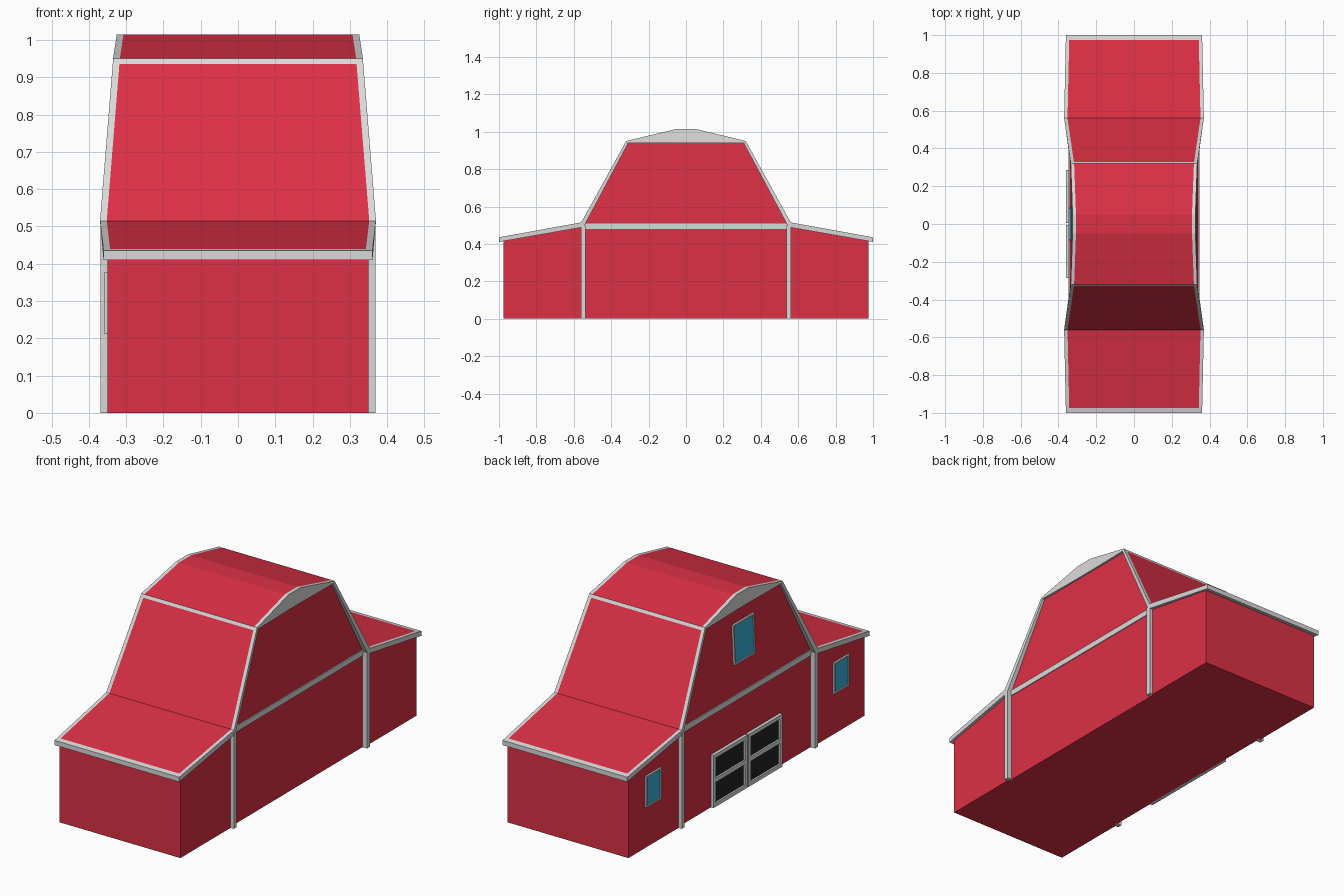
import bpy, bmesh

if "Cube" in bpy.data.objects:
    bpy.data.objects.remove(bpy.data.objects["Cube"])


def material(name, rgb):
    m = bpy.data.materials.new(name)
    m.diffuse_color = (*rgb, 1)
    m.use_nodes = True
    m.node_tree.nodes["Principled BSDF"].inputs["Base Color"].default_value = m.diffuse_color
    return m


RED = material("barn red", (0.72, 0.03, 0.06))
GREY = material("light grey trim", (0.70, 0.70, 0.70))
BLUE = material("window blue", (0.042, 0.45, 0.70))
DARK = material("door black", (0.017, 0.017, 0.017))


def finish(name, bm, *mats):
    bmesh.ops.recalc_face_normals(bm, faces=bm.faces[:])
    me = bpy.data.meshes.new(name)
    bm.to_mesh(me)
    bm.free()
    for m in mats:
        me.materials.append(m)
    ob = bpy.data.objects.new(name, me)
    bpy.context.collection.objects.link(ob)
    return ob


def prism(name, profile, mat):
    """Profile of (y, z, half width) spanned symmetrically across x."""
    bm = bmesh.new()
    a = [bm.verts.new((-w, y, z)) for y, z, w in profile]
    b = [bm.verts.new((w, y, z)) for y, z, w in profile]
    n = len(profile)
    bm.faces.new(a)
    bm.faces.new(b)
    for i in range(n):
        j = (i + 1) % n
        bm.faces.new((a[i], a[j], b[j], b[i]))
    return finish(name, bm, mat)


def wall(z):
    """Half width of the main wall, which leans in above the beam."""
    return 0.343 - max(0, z - 0.495) / 0.45 * 0.021


def plate(name, y0, y1, z0, z1, inner, outer, mat, base=None):
    """Box on the left wall, following the wall's lean."""
    bm = bmesh.new()
    rings = []
    for d in (inner, outer):
        rings.append([bm.verts.new((-((base or wall(z)) + d), y, z))
                      for y, z in ((y0, z0), (y1, z0), (y1, z1), (y0, z1))])
    a, b = rings
    bm.faces.new(a)
    bm.faces.new(b)
    for i in range(4):
        j = (i + 1) % 4
        bm.faces.new((a[i], a[j], b[j], b[i]))
    return finish(name, bm, mat)


def frame(name, y0, y1, z0, z1, t, outer, base=None):
    """Four trim bars around an opening."""
    for part, r in (("bottom", (y0, y1, z0, z0 + t)), ("top", (y0, y1, z1 - t, z1)),
                    ("side_a", (y0, y0 + t, z0 + t, z1 - t)),
                    ("side_b", (y1 - t, y1, z0 + t, z1 - t))):
        plate(f"{name}_{part}", *r, -0.003, outer, GREY, base)


# Main walls and leaning gable walls
prism("main_walls", [(-.55, 0, .343), (.55, 0, .343), (.55, .495, .343), (-.55, .495, .343)], RED)
prism("gable_walls", [(-.548, .495, .343), (.548, .495, .343),
                      (.31, .942, .322), (-.31, .942, .322)], RED)

# Side wings, corner posts
for s, side in ((-1, "front"), (1, "back")):
    prism(f"{side}_wing", [(s * .55, 0, .35), (s * .975, 0, .35),
                           (s * .975, .418, .35), (s * .55, .495, .35)], RED)
    for k, lr in ((-1, "left"), (1, "right")):
        bm = bmesh.new()
        bmesh.ops.create_cube(bm, size=1)
        for v in bm.verts:
            v.co = (k * .352 + v.co.x * .034, s * .55 + v.co.y * .024, (v.co.z + .5) * .5)
        finish(f"{side}_{lr}_post", bm, GREY)

# Horizontal beam at the foot of the gable
prism("gable_beam", [(-.54, .48, .347), (.54, .48, .347), (.54, .51, .347), (-.54, .51, .347)], GREY)

# Roof slab: paired outer and inner profiles (y, z, half width)
outer = [(1.0, .435, .36), (.975, .44, .361), (.56, .515, .37),
         (.328, .935, .336), (.32, .95, .335), (.05, 1.015, .325)]
inner = [(1.0, .41, .36), (.975, .415, .361), (.548, .49, .368),
         (.316, .925, .336), (.31, .94, .335), (.05, .94, .331)]
mirror = lambda p: [(-y, z, w) for y, z, w in p] + p[::-1]
outer, inner = mirror(outer), mirror(inner)
bm = bmesh.new()
EDGE = .018
top = [[bm.verts.new((x, y, z)) for x in (-w, EDGE - w, w - EDGE, w)] for y, z, w in outer]
low = [[bm.verts.new((x, y, z)) for x in (-w, EDGE - w, w - EDGE, w)] for y, z, w in inner]
n = len(top)
for i in range(n - 1):
    trim_row = i in (0, 3, n - 5, n - 2)
    for c in range(3):
        f = bm.faces.new((top[i][c], top[i][c + 1], top[i + 1][c + 1], top[i + 1][c]))
        f.material_index = 1 if c == 1 and not trim_row else 0
        bm.faces.new((low[i][c], low[i][c + 1], low[i + 1][c + 1], low[i + 1][c]))
    for c in (0, 3):
        bm.faces.new((top[i][c], top[i + 1][c], low[i + 1][c], low[i][c]))
for i in (0, n - 1):
    for c in range(3):
        bm.faces.new((top[i][c], top[i][c + 1], low[i][c + 1], low[i][c]))
finish("roof", bm, GREY, RED)

# Windows on the left side: one in the gable, one in each wing
for name, y0, y1, z0, z1, base in (("gable_window", -.087, .087, .665, .872, None),
                                   ("back_window", .712, .838, .213, .376, .35),
                                   ("front_window", -.838, -.712, .213, .376, .35)):
    plate(name + "_glass", y0 + .004, y1 - .004, z0 + .004, z1 - .004, -.003, .005, BLUE, base)
    frame(name + "_frame", y0, y1, z0, z1, .008, .009, base)

# Double doors: dark panels, frames and middle rails
for name, y0, y1 in (("front_door", -.285, -.004), ("back_door", .004, .285)):
    plate(name + "_panel", y0 + .005, y1 - .005, .003, .27, -.003, .007, DARK)
    frame(name + "_frame", y0, y1, 0, .275, .02, .016)
    plate(name + "_rail", y0 + .02, y1 - .02, .128, .15, -.003, .016, GREY)
